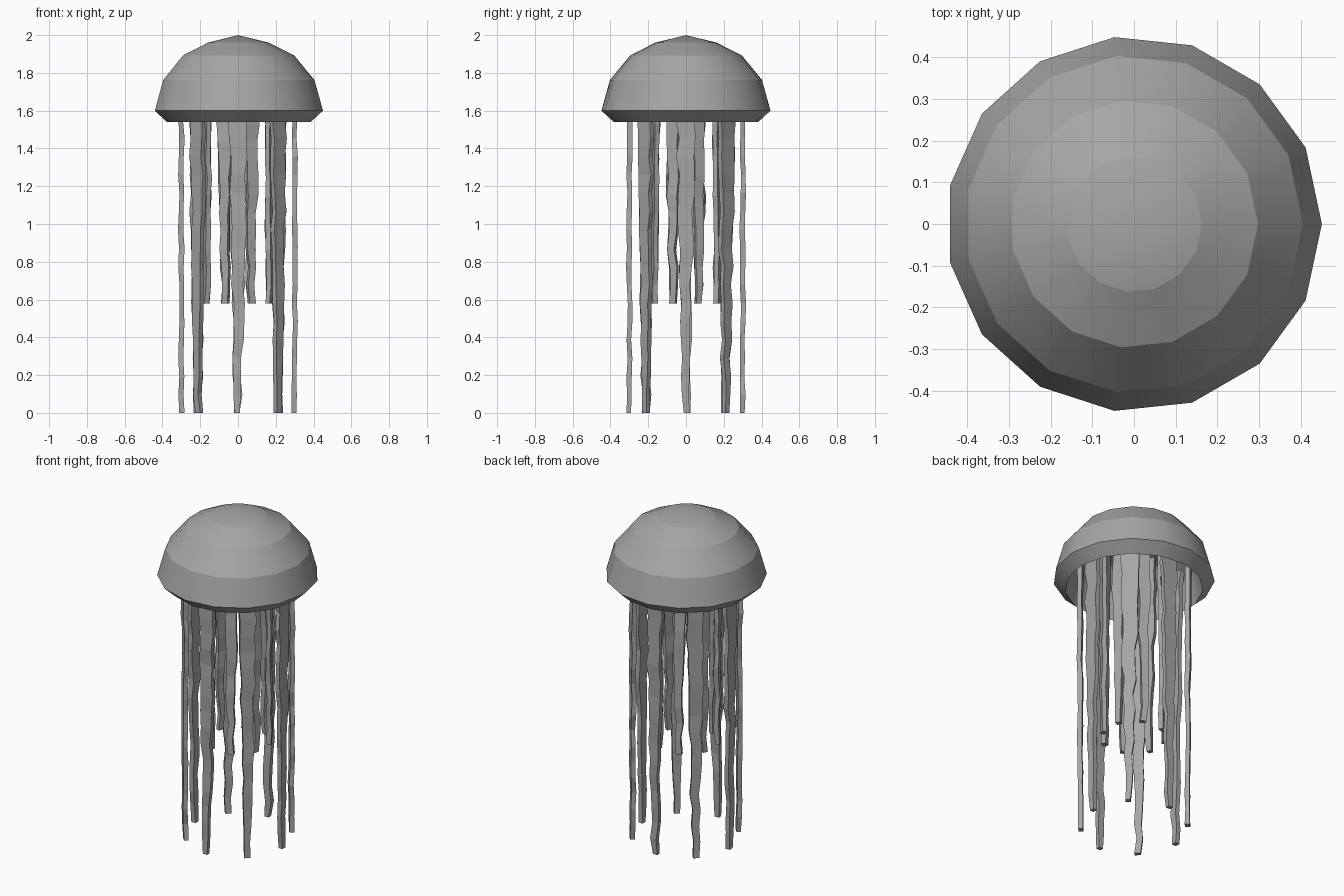
import bpy, bmesh, math, random
from mathutils import Vector

if "Cube" in bpy.data.objects:
    bpy.data.objects.remove(bpy.data.objects["Cube"])

random.seed(4)
grey = bpy.data.materials.new("soft_grey")
grey.diffuse_color = (0.38, 0.38, 0.38, 1)
grey.use_nodes = True
grey.node_tree.nodes["Principled BSDF"].inputs["Base Color"].default_value = grey.diffuse_color


def make_object(name, bm):
    bmesh.ops.recalc_face_normals(bm, faces=bm.faces)
    mesh = bpy.data.meshes.new(name)
    bm.to_mesh(mesh)
    bm.free()
    mesh.materials.append(grey)
    obj = bpy.data.objects.new(name, mesh)
    bpy.context.collection.objects.link(obj)
    return obj


# Bell: a 15-sided revolved shell, outer skin from the crown to the lip,
# then the hollow inner skin
SIDES = 15
profile = [(0.163, 1.96), (0.297, 1.893), (0.405, 1.762), (0.45, 1.6),
           (0.385, 1.54), (0.35, 1.70), (0.25, 1.80), (0.13, 1.83)]
bm = bmesh.new()
rings = []
for r, z in profile:
    rings.append([bm.verts.new((r * math.cos(math.tau * i / SIDES),
                                r * math.sin(math.tau * i / SIDES), z))
                  for i in range(SIDES)])
crown = bm.verts.new((0, 0, 2.0))
ceiling = bm.verts.new((0, 0, 1.84))
for i in range(SIDES):
    j = (i + 1) % SIDES
    bm.faces.new((crown, rings[0][i], rings[0][j]))
    bm.faces.new((ceiling, rings[-1][j], rings[-1][i]))
    for a, b in zip(rings, rings[1:]):
        bm.faces.new((a[i], b[i], b[j], a[j]))
# Smooth around the bell, crisp between the bands
for f in bm.faces:
    f.smooth = True
for e in bm.edges:
    e.smooth = abs(e.verts[0].co.z - e.verts[1].co.z) > 1e-4
make_object("bell", bm)


# Tentacles: flat wavering ribbons, broad side facing outwards
def tentacle(name, angle, radius, top, bottom, wide, narrow, steps):
    out = Vector((math.cos(angle), math.sin(angle), 0))
    side = Vector((-out.y, out.x, 0))
    bm = bmesh.new()
    previous = None
    for k in range(steps + 1):
        t = k / steps
        half_w = (wide + (narrow - wide) * t) / 2 * random.uniform(0.88, 1.12)
        half_d = 0.0135 * random.uniform(0.85, 1.1)
        centre = (out * (radius + random.uniform(-0.004, 0.004))
                  + side * random.uniform(-0.008, 0.008)
                  + Vector((0, 0, top + (bottom - top) * t)))
        ring = [bm.verts.new(centre + side * (a * half_w) + out * (b * half_d))
                for a, b in ((-1, -1), (1, -1), (1, 1), (-1, 1))]
        if previous:
            for i in range(4):
                j = (i + 1) % 4
                bm.faces.new((previous[i], previous[j], ring[j], ring[i]))
        else:
            bm.faces.new(ring)
        previous = ring
    bm.faces.new(previous[::-1])
    make_object(name, bm)


for n in range(8):
    tentacle(f"long_tentacle_{n + 1}", math.tau * n / 8, 0.30,
             1.745, 0.0, 0.105, 0.032, 18)
    tentacle(f"short_tentacle_{n + 1}", math.tau * (n + 0.5) / 8, 0.18,
             1.815, 0.58, 0.08, 0.032, 13)
